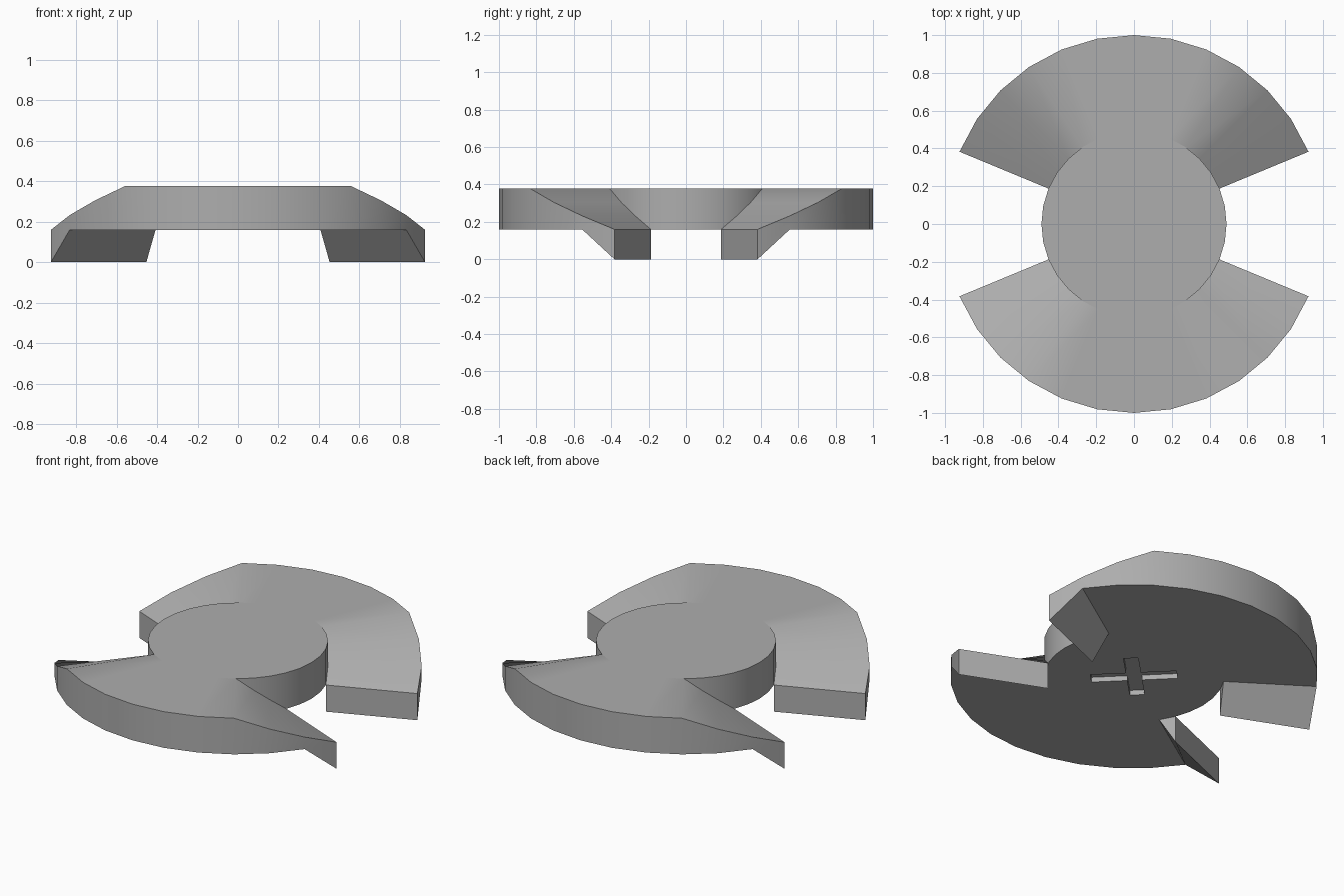
import bpy
import bmesh
from math import radians, sin, cos, pi

cube = bpy.data.objects.get("Cube")
if cube:
    bpy.data.objects.remove(cube)

SEG = 32
HUB_R, RIM_R = 0.49, 1.0
TOP, BASE = 0.377, 0.16

grey = bpy.data.materials.new("plain grey")
grey.use_nodes = True
colour = (0.42, 0.42, 0.42, 1)
grey.diffuse_color = colour
grey.node_tree.nodes["Principled BSDF"].inputs["Base Color"].default_value = colour


def finish(name, bm):
    bmesh.ops.recalc_face_normals(bm, faces=bm.faces)
    mesh = bpy.data.meshes.new(name)
    bm.to_mesh(mesh)
    bm.free()
    mesh.materials.append(grey)
    obj = bpy.data.objects.new(name, mesh)
    bpy.context.collection.objects.link(obj)
    return obj


def activate(obj):
    bpy.ops.object.select_all(action='DESELECT')
    obj.select_set(True)
    bpy.context.view_layer.objects.active = obj


def heights(step):
    """Top and bottom of a fan, by steps away from its middle."""
    over = max(0, abs(step) - 3)
    low = 0.0 if abs(step) == 6 else BASE
    return TOP - over * (TOP - BASE) / 3, low


def fan(name, middle):
    """Ring sector whose ends slope down into pointed feet."""
    bm = bmesh.new()
    loops = []
    for step in range(-6, 7):
        a = middle + step * 2 * pi / SEG
        high, low = heights(step)
        corners = ((HUB_R, low), (RIM_R, low), (RIM_R, high), (HUB_R, high))
        loops.append([bm.verts.new((r * cos(a), r * sin(a), z)) for r, z in corners])
    for p, q in zip(loops, loops[1:]):
        for i in range(4):
            j = (i + 1) % 4
            bm.faces.new((p[i], p[j], q[j], q[i]))
    bm.faces.new(loops[0])
    bm.faces.new(loops[-1])
    return finish(name, bm)


# Central disc
bm = bmesh.new()
rim = [bm.verts.new((HUB_R * cos(i * 2 * pi / SEG), HUB_R * sin(i * 2 * pi / SEG), BASE))
       for i in range(SEG)]
disc = bm.faces.new(rim)
raised = bmesh.ops.extrude_face_region(bm, geom=[disc], use_keep_orig=True)["geom"]
bmesh.ops.translate(bm, vec=(0, 0, TOP - BASE),
                    verts=[v for v in raised if isinstance(v, bmesh.types.BMVert)])
hub = finish("hub", bm)

# Shallow cross recess under the disc
for angle, length in ((135, 0.47), (45, 0.40)):
    bpy.ops.mesh.primitive_cube_add(size=1, location=(0, 0, BASE), rotation=(0, 0, radians(angle)))
    cutter = bpy.context.object
    cutter.name = "recess_cutter"
    cutter.scale = (length, 0.08, 0.06)
    cutter.hide_render = True
    cut = hub.modifiers.new("recess", 'BOOLEAN')
    cut.operation = 'DIFFERENCE'
    cut.solver = 'EXACT'
    cut.object = cutter
    activate(hub)
    bpy.ops.object.modifier_apply(modifier=cut.name)
    bpy.data.objects.remove(cutter)

# Front and back fans
parts = [hub, fan("front_fan", -pi / 2), fan("back_fan", pi / 2)]

for part in parts:
    activate(part)
    bpy.ops.object.shade_smooth_by_angle(angle=radians(30))
